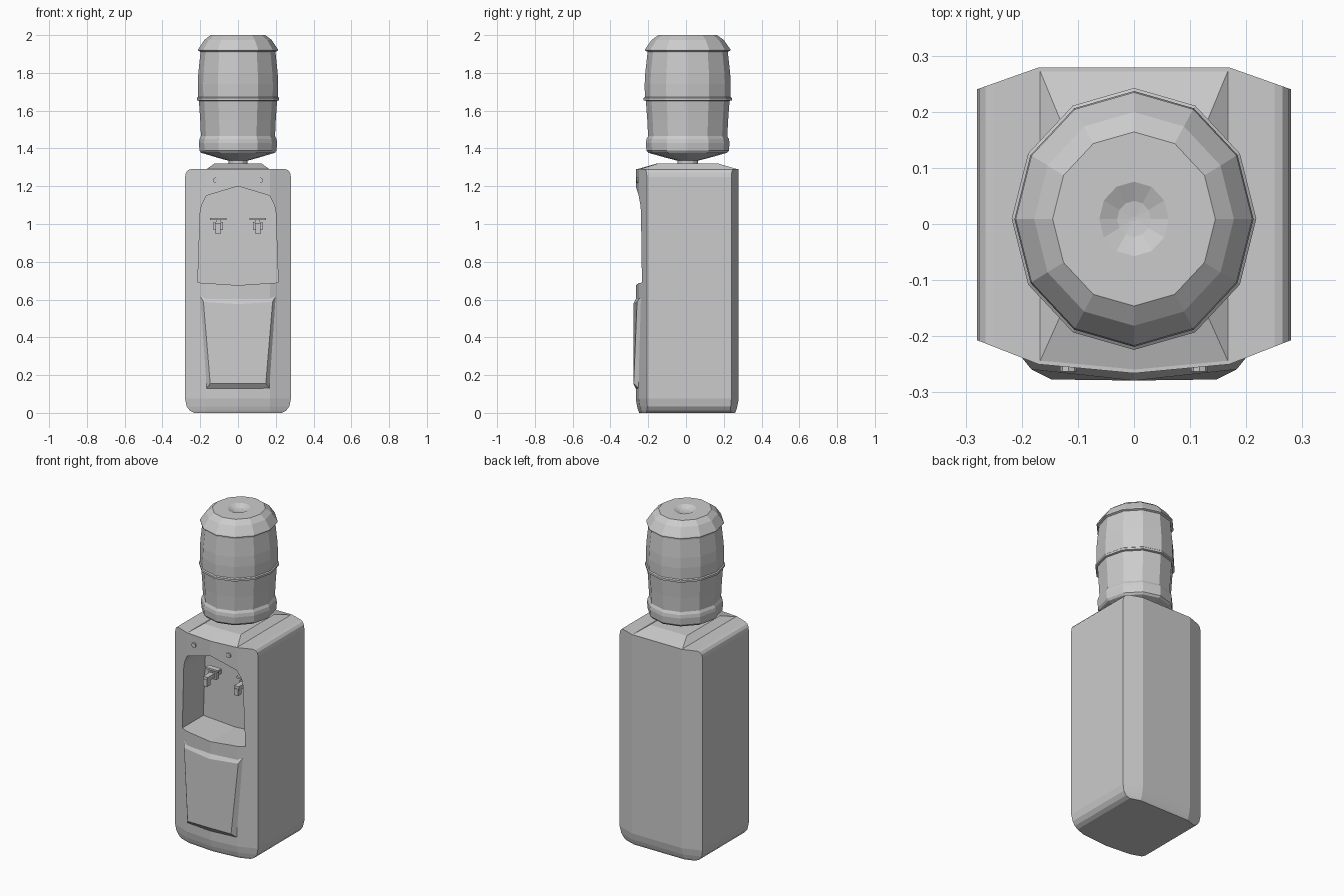
import bpy, bmesh
from math import sin, cos, pi


def loft(name, rings):
    """Skin equal-length closed rings of points and cap both ends."""
    bm = bmesh.new()
    vs = [[bm.verts.new(p) for p in r] for r in rings]
    n = len(rings[0])
    for a, b in zip(vs, vs[1:]):
        for i in range(n):
            j = (i + 1) % n
            bm.faces.new((a[i], a[j], b[j], b[i]))
    bm.faces.new(vs[0][::-1])
    bm.faces.new(vs[-1])
    bmesh.ops.recalc_face_normals(bm, faces=bm.faces)
    me = bpy.data.meshes.new(name)
    bm.to_mesh(me)
    bm.free()
    ob = bpy.data.objects.new(name, me)
    bpy.context.collection.objects.link(ob)
    return ob


def box(name, x0, x1, y0, y1, z0, z1):
    return loft(name, [[(x0, y0, z), (x1, y0, z), (x1, y1, z), (x0, y1, z)]
                       for z in (z0, z1)])


def cabinet_ring(hx, sy, z):
    """Plan outline; the side corners slide along the slanted edges."""
    t = (0.28 - hx) / 0.11
    yf, yb = -0.207 - 0.043 * t, 0.24 + 0.039 * t
    plan = [(0, -0.266), (0.17, -0.25), (hx, yf), (hx, yb), (0.17, 0.279),
            (-0.17, 0.279), (-hx, yb), (-hx, yf), (-0.17, -0.25)]
    return [(x, y * sy, z) for x, y in plan]


# Cabinet with rounded bottom and top side edges
cabinet = loft("cabinet", [cabinet_ring(*r) for r in (
    (0.232, 0.93, 0), (0.255, 0.95, 0.012), (0.272, 0.975, 0.035),
    (0.28, 1, 0.075), (0.28, 1, 1.25), (0.276, 1, 1.271),
    (0.265, 1, 1.285), (0.25, 1, 1.29))])

# Dispensing niche cut into the front
half = [(0.213, 0.69), (0.2, 1.06), (0.193, 1.10), (0.167, 1.15)]
arch = [(0, 0.676)] + half + [(0, 1.2)] + [(-x, z) for x, z in half[::-1]]
cutter = loft("niche_cutter", [[(x, y, z) for x, z in arch] for y in (-0.4, -0.03)])
cutter.hide_render = True
mod = cabinet.modifiers.new("niche", 'BOOLEAN')
mod.operation = 'DIFFERENCE'
mod.solver = 'EXACT'
mod.object = cutter
bpy.context.view_layer.objects.active = cabinet
bpy.ops.object.modifier_apply(modifier=mod.name)
bpy.data.objects.remove(cutter)

# Raised top plate
loft("top_plate", [
    [(-0.17, -0.25, 1.288), (0, -0.266, 1.288), (0.17, -0.25, 1.288),
     (0.17, 0.279, 1.288), (-0.17, 0.279, 1.288)],
    [(-0.125, -0.15, 1.32), (0, -0.155, 1.32), (0.125, -0.15, 1.32),
     (0.125, 0.17, 1.32), (-0.125, 0.17, 1.32)]])

# Lower door panel with bevelled border
loft("door_panel", [
    [(-0.2, -0.2, 0.62), (0, -0.2, 0.602), (0.2, -0.2, 0.62),
     (0.167, -0.2, 0.13), (0, -0.2, 0.13), (-0.167, -0.2, 0.13)],
    [(-0.2, -0.238, 0.62), (0, -0.266, 0.602), (0.2, -0.238, 0.62),
     (0.167, -0.25, 0.13), (0, -0.266, 0.13), (-0.167, -0.25, 0.13)],
    [(-0.183, -0.259, 0.587), (0, -0.279, 0.576), (0.183, -0.259, 0.587),
     (0.147, -0.277, 0.155), (0, -0.279, 0.155), (-0.147, -0.277, 0.155)]])

# Taps and indicator lights, one of each per side
for side, s in (("left", -1), ("right", 1)):
    x = s * 0.105
    box(f"tap_body_{side}", x - 0.016, x + 0.016, -0.165, -0.025, 0.98, 1.005)
    box(f"tap_spout_{side}", x - 0.013, x + 0.013, -0.168, -0.135, 0.948, 0.99)
    box(f"tap_collar_{side}", x - 0.025, x + 0.025, -0.1, -0.07, 0.967, 1.01)
    box(f"tap_stem_{side}", x - 0.012, x + 0.012, -0.095, -0.075, 1.0, 1.025)
    box(f"tap_lever_{side}", x - 0.043, x + 0.043, -0.105, -0.07, 1.02, 1.031)
    loft(f"light_{side}", [
        [(s * 0.117 + 0.015 * cos(i * pi / 4), y, 1.232 + 0.015 * sin(i * pi / 4))
         for i in range(8)] for y in (-0.24, -0.263)])

# Twelve-sided water bottle, slightly deeper than wide
profile = [(0.05, 1.31), (0.05, 1.335), (0.105, 1.35), (0.195, 1.377),
           (0.204, 1.388), (0.207, 1.43), (0.204, 1.45), (0.196, 1.465),
           (0.2, 1.55), (0.207, 1.652), (0.218, 1.655), (0.218, 1.667),
           (0.212, 1.672), (0.213, 1.74), (0.21, 1.8), (0.199, 1.905),
           (0.2, 1.913), (0.211, 1.918), (0.211, 1.925), (0.178, 1.975),
           (0.145, 2.0), (0.062, 2.0), (0.03, 1.985), (0.004, 1.982)]
loft("water_bottle", [
    [(r * sin(i * pi / 6), 0.009 + 1.07 * r * cos(i * pi / 6), z) for i in range(12)]
    for r, z in profile])
